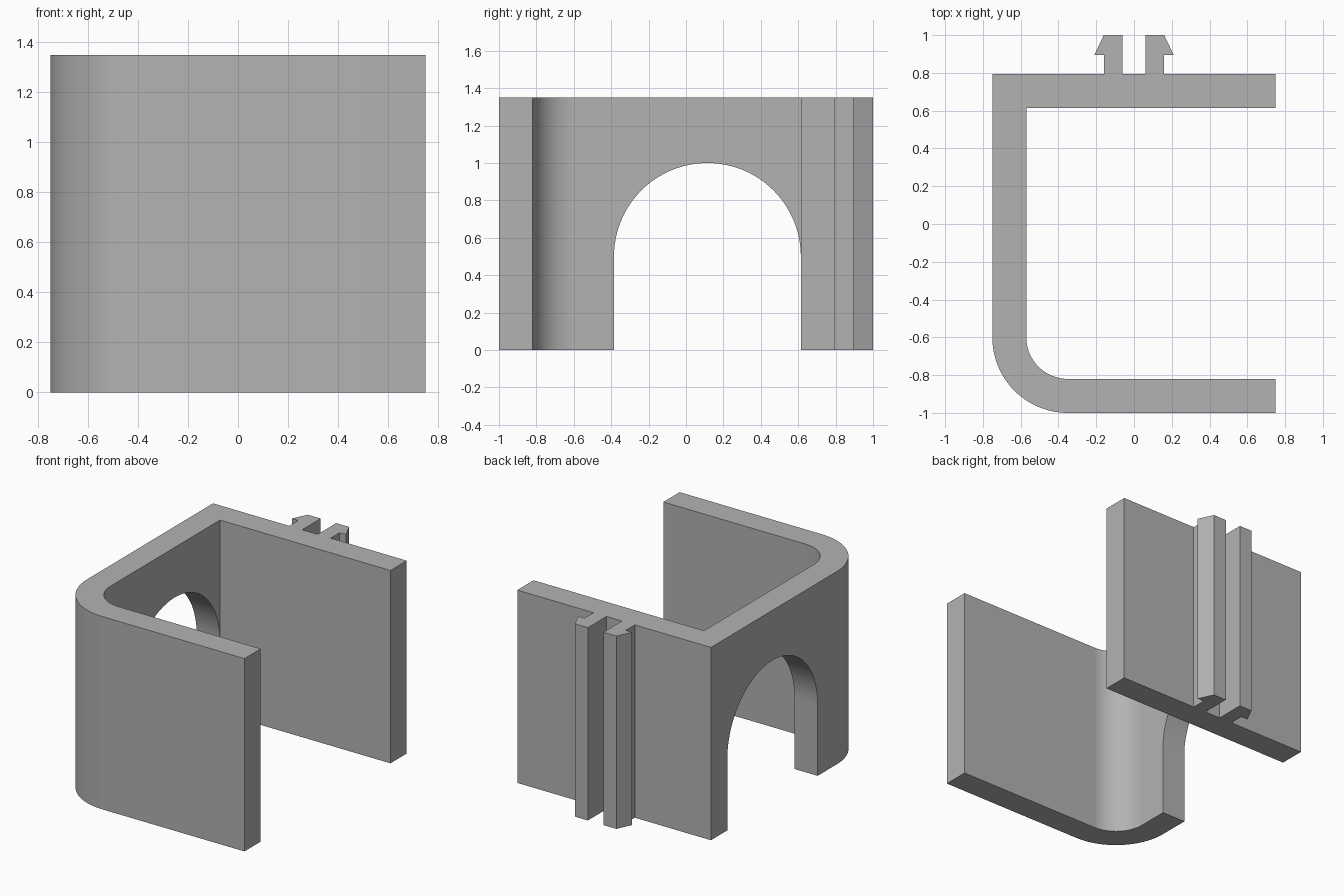
import bpy, bmesh
from math import sin, cos, pi
from mathutils import Vector

if "Cube" in bpy.data.objects:
    bpy.data.objects.remove(bpy.data.objects["Cube"])

HEIGHT, WALL = 1.35, 0.18
X0, X1 = -0.75, 0.75
FRONT, BACK = -1.0, 0.795
RADIUS = 0.4

grey = bpy.data.materials.new("plain grey")
grey.use_nodes = True
colour = (0.45, 0.45, 0.45, 1)
grey.diffuse_color = colour
grey.node_tree.nodes["Principled BSDF"].inputs["Base Color"].default_value = colour


def arc(cx, cy, r, start, end, steps=24):
    angles = [start + (end - start) * i / steps for i in range(steps + 1)]
    return [(cx + r * cos(a), cy + r * sin(a)) for a in angles]


def extrude(name, points, offset):
    """Closed solid made by sweeping a flat outline along an offset."""
    bm = bmesh.new()
    face = bm.faces.new([bm.verts.new(p) for p in points])
    out = bmesh.ops.extrude_face_region(bm, geom=[face], use_keep_orig=True)
    verts = [g for g in out["geom"] if isinstance(g, bmesh.types.BMVert)]
    bmesh.ops.translate(bm, verts=verts, vec=Vector(offset))
    bmesh.ops.recalc_face_normals(bm, faces=bm.faces)
    mesh = bpy.data.meshes.new(name)
    bm.to_mesh(mesh)
    bm.free()
    mesh.materials.append(grey)
    obj = bpy.data.objects.new(name, mesh)
    bpy.context.collection.objects.link(obj)
    return obj


# Barbed clip outline, mirrored to make the pair on the back wall
clip = [(0.06, BACK), (0.06, 1.0), (0.16, 1.0), (0.21, 0.895), (0.16, 0.895), (0.16, BACK)]
clip_pair = clip[::-1] + [(-x, y) for x, y in clip]

# C-shaped wall with one rounded corner
cx, cy = X0 + RADIUS, FRONT + RADIUS
outline = arc(cx, cy, RADIUS, pi, 1.5 * pi)
outline += [(X1, FRONT), (X1, FRONT + WALL)]
outline += arc(cx, cy, RADIUS - WALL, 1.5 * pi, pi)
outline += [(X0 + WALL, BACK - WALL), (X1, BACK - WALL), (X1, BACK)]
outline += clip_pair + [(X0, BACK)]
bracket = extrude("bracket", [(x, y, 0) for x, y in outline], (0, 0, HEIGHT))

# Arched opening through the side wall, just inside the back wall
arch = [(-0.385, -0.2)] + arc(0.1145, 0.5, 0.4995, pi, 0, 48) + [(0.614, -0.2)]
cutter = extrude("arch_cutter", [(-0.9, y, z) for y, z in arch], (0.5, 0, 0))
cutter.hide_render = True

cut = bracket.modifiers.new("arch", "BOOLEAN")
cut.operation = "DIFFERENCE"
cut.solver = "EXACT"
cut.object = cutter

# Apply the cut, then shade the curves smoothly
bpy.ops.object.select_all(action="DESELECT")
bpy.context.view_layer.objects.active = bracket
bracket.select_set(True)
bpy.ops.object.modifier_apply(modifier=cut.name)
bpy.data.objects.remove(cutter)
bpy.ops.object.shade_smooth_by_angle(angle=pi / 9)
